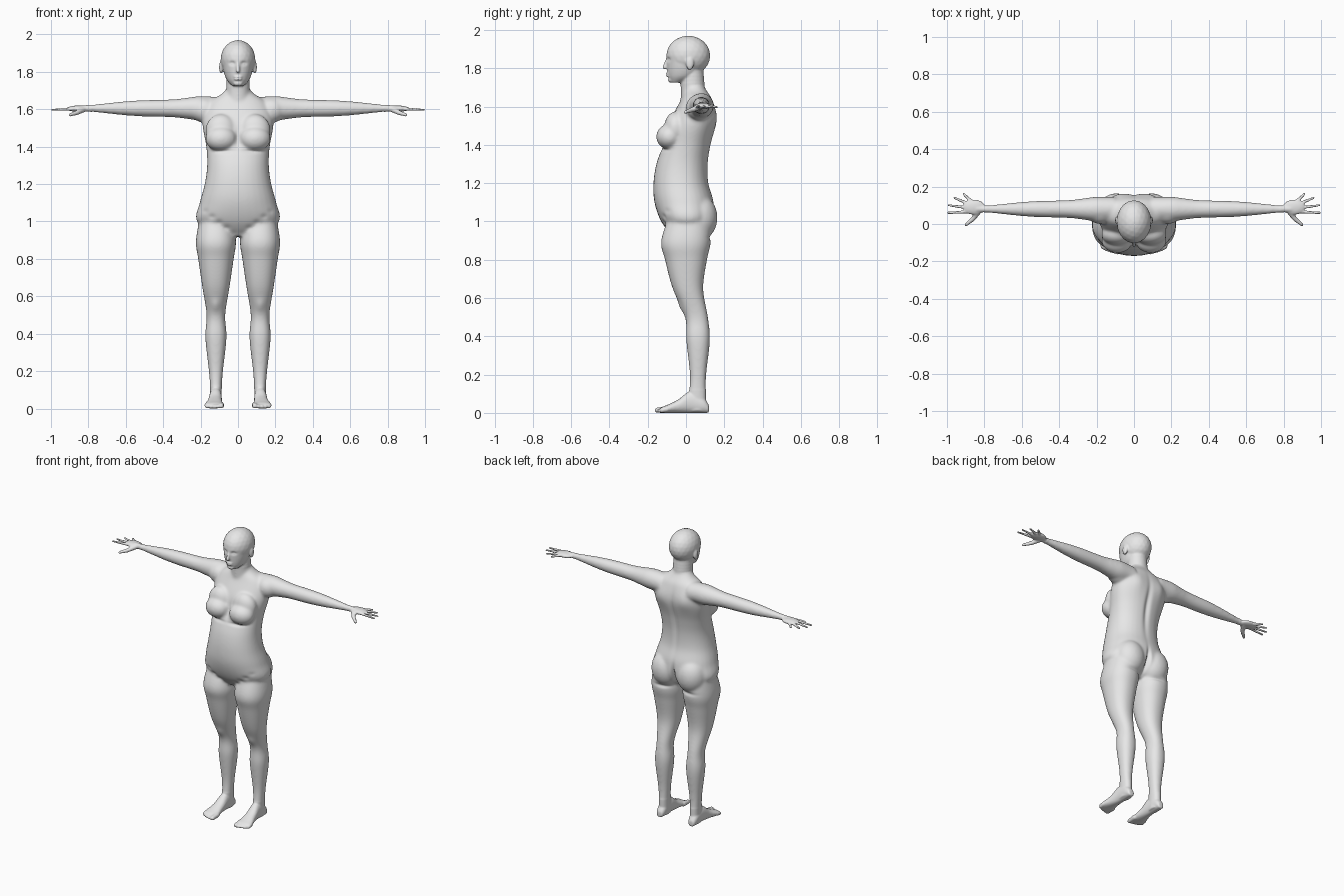
import bpy
import bmesh
from math import cos, sin, pi, exp, copysign
from mathutils import Vector, Matrix

cube = bpy.data.objects.get("Cube")
if cube:
    bpy.data.objects.remove(cube, do_unlink=True)

SIDES = (1, -1)
SEGMENTS = 32
STEPS = 6
bm = bmesh.new()


def smooth_rows(rows):
    """Catmull-Rom interpolation between neighbouring cross-sections."""
    rows = [Vector(row) for row in rows]
    padded = [rows[0], *rows, rows[-1]]
    result = []
    for before, start, end, after in zip(padded, padded[1:], padded[2:], padded[3:]):
        leave, arrive = (end - before) / 2, (after - start) / 2
        for step in range(STEPS):
            t = step / STEPS
            ease = t * t * (3 - 2 * t)
            result.append(start.lerp(end, ease)
                          + leave * t * (1 - t) ** 2 - arrive * t * t * (1 - t))
    return result + [rows[-1]]


def loft(rows, axis, side=1, power=2.2):
    """Skin rows of (position, centre u, centre v, radius u, radius v) along an axis."""
    rings = []
    for pos, u, v, radius_u, radius_v in smooth_rows(rows):
        ring = []
        for k in range(SEGMENTS):
            across, along = cos(2 * pi * k / SEGMENTS), sin(2 * pi * k / SEGMENTS)
            a = u + radius_u * copysign(abs(across) ** (2 / power), across)
            b = v + radius_v * copysign(abs(along) ** (2 / power), along)
            x, y, z = {"x": (pos, a, b), "y": (a, pos, b), "z": (a, b, pos)}[axis]
            ring.append(bm.verts.new((x * side, y, z)))
        rings.append(ring)
    for low, high in zip(rings, rings[1:]):
        for k in range(SEGMENTS):
            bm.faces.new((low[k - 1], low[k], high[k], high[k - 1]))
    bm.faces.new(rings[0])
    bm.faces.new(rings[-1])


def centred(profile):
    """Turn (height, half width, front, back) into symmetrical loft rows."""
    return [(z, 0, (front + back) / 2, width, (back - front) / 2)
            for z, width, front, back in profile]


def blob(center, radii, side=1):
    x, y, z = center
    matrix = Matrix.Translation((x * side, y, z)) @ Matrix.Diagonal((*radii, 1))
    bmesh.ops.create_icosphere(bm, subdivisions=3, radius=1, matrix=matrix)


def digit(start, end, start_radius, end_radius, side=1, beads=10):
    """Rounded tapering finger, toe or ridge made of overlapping beads."""
    start, end = Vector(start), Vector(end)
    for i in range(beads + 1):
        t = i / beads
        radius = start_radius + (end_radius - start_radius) * t
        blob(start.lerp(end, t), (radius, radius, radius), side)


# Torso: height, half width, front, back
torso = [
    (.92, .1, -.07, .06), (1, .22, -.13, .14), (1.1, .205, -.165, .145),
    (1.2, .178, -.17, .118), (1.3, .165, -.155, .115), (1.4, .17, -.12, .13),
    (1.53, .19, -.08, .16), (1.63, .16, -.03, .14), (1.68, .09, -.01, .11),
    (1.71, .06, 0, .09)]
loft(centred(torso), axis="z")

# Neck, face and skull
digit((0, .04, 1.6), (0, .03, 1.8), .068, .06)
face = [
    (1.725, .03, -.08, -.02), (1.76, .062, -.094, .06), (1.82, .08, -.1, .09),
    (1.88, .08, -.1, .09), (1.94, .05, -.06, .06)]
loft(centred(face), axis="z", power=2)
blob((0, .012, 1.866), (.093, .115, .104))

# Nose, lips and chin
digit((0, -.098, 1.85), (0, -.112, 1.805), .007, .011)
for lip_height in (1.772, 1.761):
    blob((0, -.094, lip_height), (.022, .011, .006))
blob((0, -.08, 1.738), (.025, .014, .014))

# Arm: distance from the middle and radius
arm = [(.1, .06), (.2, .065), (.27, .057), (.35, .048), (.5, .044),
       (.6, .038), (.7, .028), (.8, .018), (.84, .017)]
ARM_DEPTH, ARM_HEIGHT = .08, 1.605
# Leg: height, depth of the centre, half width, half depth
leg = [
    (1.05, .02, .08, .1), (.9, 0, .107, .13), (.8, 0, .095, .11),
    (.65, .01, .073, .08), (.5, .055, .05, .06), (.38, .063, .057, .062),
    (.2, .063, .038, .043), (.1, .06, .031, .045), (.01, .06, .03, .045)]
LEG_OFFSET = .118
# Foot: depth, half width, thickness, heel to toes
foot = [(.12, .02, .04), (.09, .03, .08), (.02, .033, .11), (-.04, .038, .07),
        (-.09, .048, .045), (-.12, .05, .033), (-.135, .04, .025)]
fingertips = [(.91, .16), (.96, .14), (.99, .1), (.993, .06)]

for side in SIDES:
    loft([(x, ARM_DEPTH, ARM_HEIGHT, r, r) for x, r in arm], "x", side, power=2)
    loft([(z, LEG_OFFSET, y, w, d) for z, y, w, d in leg], "z", side)
    loft([(y, .12 - min(y, 0) / 12, tall / 2, w, tall / 2) for y, w, tall in foot],
         "y", side)
    # Palm, fingers and thumb
    blob((.855, .09, 1.603), (.06, .041, .017), side)
    for i, (tip_x, tip_y) in enumerate(fingertips):
        digit((.87, .12 - .018 * i, 1.602), (tip_x, tip_y, 1.597), .0105, .0075, side)
    digit((.825, .075, 1.6), (.86, .028, 1.582), .016, .013, side)
    digit((.86, .028, 1.582), (.898, -.004, 1.57), .013, .009, side)
    # Toes, the big one first
    for i in range(5):
        thick = .01 if i else .014
        x = .09 + .019 * i
        digit((x, -.1, .018), (x, .0015 * i * i - .15, thick), thick + .003, thick, side)
    # Breasts, buttocks, shoulders, calves and ears
    blob((.09, -.086, 1.442), (.085, .07, .068), side)
    blob((.09, -.055, 1.485), (.085, .06, .09), side)
    blob((.095, .07, 1.02), (.1, .095, .12), side)
    blob((.18, .065, 1.595), (.075, .066, .068), side)
    blob((.12, .08, .4), (.05, .045, .13), side)
    blob((.09, .02, 1.825), (.011, .021, .035), side)

bmesh.ops.recalc_face_normals(bm, faces=bm.faces[:])
source = bpy.data.meshes.new("body_parts")
bm.to_mesh(source)
bm.free()
body = bpy.data.objects.new("body", source)
bpy.context.scene.collection.objects.link(body)

# Fuse the parts into one skin
fuse = body.modifiers.new("fuse", "REMESH")
fuse.mode = "VOXEL"
fuse.voxel_size = .0055
depsgraph = bpy.context.evaluated_depsgraph_get()
fused = bpy.data.meshes.new_from_object(body.evaluated_get(depsgraph))
body.modifiers.clear()
body.data = fused
fused.name = "body"
bpy.data.meshes.remove(source)

# Relax the joins, more on the broad forms than on face, hands and feet
bm = bmesh.new()
bm.from_mesh(fused)
broad = [v for v in bm.verts if abs(v.co.x) < .78 and .12 < v.co.z < 1.71]
for verts, count in ((bm.verts[:], 2), (broad, 16)):
    for _ in range(count):
        bmesh.ops.smooth_vert(bm, verts=verts, factor=.5, use_axis_x=True,
                              use_axis_y=True, use_axis_z=True)


def sculpt(center, reach, push):
    """Push the skin softly along y around a point, alike on both sides."""
    for vert in bm.verts:
        offset = Vector((abs(vert.co.x), vert.co.y, vert.co.z)) - Vector(center)
        distance = sum((o / r) ** 2 for o, r in zip(offset, reach))
        if distance < 9:
            vert.co.y += push * exp(-distance)


# Eye sockets, eyelids and mouth line
sculpt(center=(.032, -.1, 1.845), reach=(.016, .03, .01), push=.012)
sculpt(center=(.032, -.09, 1.843), reach=(.009, .03, .005), push=-.006)
sculpt(center=(0, -.1, 1.766), reach=(.022, .02, .003), push=.005)
# Spine, shoulder blades and breastbone
sculpt(center=(0, .15, 1.38), reach=(.018, .06, .16), push=-.014)
sculpt(center=(.095, .16, 1.55), reach=(.05, .05, .07), push=.01)
sculpt(center=(0, -.12, 1.45), reach=(.014, .06, .05), push=.01)
# Cleft and fold of the buttocks, fold under the breasts
sculpt(center=(0, .15, 1), reach=(.013, .08, .07), push=-.03)
sculpt(center=(.09, .13, .915), reach=(.06, .05, .012), push=-.008)
sculpt(center=(.09, -.13, 1.375), reach=(.07, .05, .01), push=.008)
# Kneecaps
sculpt(center=(.12, -.03, .55), reach=(.025, .04, .035), push=-.008)
# Groin creases
for i in range(5):
    sculpt(center=(.02 + .04 * i, -.13, .935 + .03 * i), reach=(.018, .05, .014), push=.005)

for face in bm.faces:
    face.smooth = True
bm.to_mesh(fused)
bm.free()

# Plain grey skin
grey = bpy.data.materials.new("plain_grey")
grey.use_nodes = True
colour = (.8, .8, .8, 1)
grey.diffuse_color = colour
grey.node_tree.nodes["Principled BSDF"].inputs["Base Color"].default_value = colour
fused.materials.clear()
fused.materials.append(grey)
